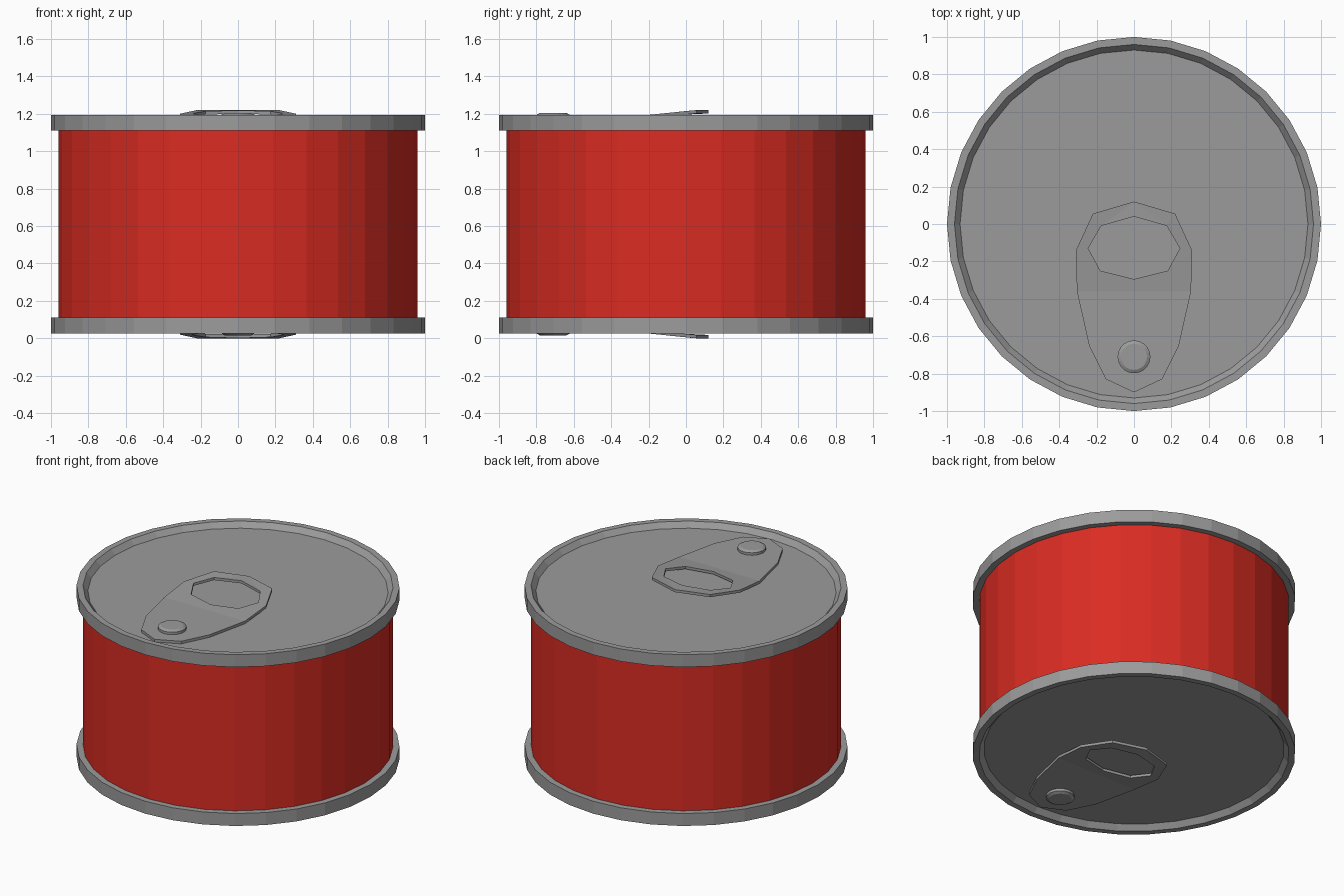
import bpy, bmesh, math

if "Cube" in bpy.data.objects:
    bpy.data.objects.remove(bpy.data.objects["Cube"])

MID = 0.61   # the can is symmetrical about this height


def material(name, rgb):
    m = bpy.data.materials.new(name)
    m.diffuse_color = (*rgb, 1)
    m.use_nodes = True
    m.node_tree.nodes["Principled BSDF"].inputs["Base Color"].default_value = m.diffuse_color
    return m


metal = material("grey metal", (0.33, 0.33, 0.33))
red = material("red label", (0.70, 0.025, 0.016))


def finish(bm, name, mat, mirror=True):
    bmesh.ops.recalc_face_normals(bm, faces=bm.faces[:])
    me = bpy.data.meshes.new(name)
    bm.to_mesh(me)
    bm.free()
    me.materials.append(mat)
    ob = bpy.data.objects.new(name, me)
    ob.location.z = MID
    bpy.context.collection.objects.link(ob)
    if mirror:
        mod = ob.modifiers.new("both ends", 'MIRROR')
        mod.use_axis = (False, False, True)
    return ob


def lathe(name, profile, sides, mat, cy=0, cap_start=False, cap_end=False, mirror=True):
    """Faceted turned shape from (radius, world height) points."""
    bm = bmesh.new()
    rings = [[bm.verts.new((r * math.cos(2 * math.pi * i / sides),
                            cy + r * math.sin(2 * math.pi * i / sides), z - MID))
              for i in range(sides)] for r, z in profile]
    for a, b in zip(rings, rings[1:]):
        for i in range(sides):
            j = (i + 1) % sides
            bm.faces.new((a[i], a[j], b[j], b[i]))
    if cap_start:
        bm.faces.new(rings[0])
    if cap_end:
        bm.faces.new(rings[-1])
    return finish(bm, name, mat, mirror)


# Red can wall
lathe("can_wall", [(0.96, 0.08), (0.96, 1.14)], 32, red, mirror=False,
      cap_start=True, cap_end=True)

# Rims with recessed lids, top and bottom
lathe("rim_and_lid", [(0.955, 1.11), (1, 1.11), (1, 1.195), (0.96, 1.195), (0.93, 1.16)],
      32, metal, cap_start=True, cap_end=True)

# Rivets
lathe("rivet", [(0.088, 1.165), (0.088, 1.195), (0.07, 1.205)], 20, metal,
      cy=-0.71, cap_end=True)

# Pull tabs: flat near the rivet, bent upward around the finger hole
FOLD = -0.36


def tab_z(y):
    t = min(max((y - FOLD) / (0.05 - FOLD), 0), 1)
    return 1.178 + 0.042 * t - MID


def mirrored(half):
    """Close a loop from its right half, listed from top centre to bottom centre."""
    return half + [(-x, y) for x, y in reversed(half) if x > 0]


bm = bmesh.new()


def loop(points):
    return [bm.verts.new((x, y, 0)) for x, y in points]


def edges(vs):
    return [bm.edges.new((vs[i], vs[(i + 1) % len(vs)])) for i in range(len(vs))]


outer = loop(mirrored([(0, 0.12), (0.22, 0.055), (0.31, -0.14), (0.305, FOLD)]))
hole = loop(mirrored([(0, 0.04), (0.175, -0.01), (0.245, -0.13), (0.18, -0.25), (0, -0.295)]))
bmesh.ops.triangle_fill(bm, edges=edges(outer) + edges(hole), use_beauty=True,
                        normal=(0, 0, 1))
tail = loop([(0.24, -0.65), (0.15, -0.83), (0, -0.9), (-0.15, -0.83), (-0.24, -0.65)])
bm.faces.new([outer[4], outer[3]] + tail)
for v in bm.verts:
    v.co.z = tab_z(v.co.y)
ext = bmesh.ops.extrude_face_region(bm, geom=bm.faces[:], use_keep_orig=True)
for v in ext["geom"]:
    if isinstance(v, bmesh.types.BMVert):
        v.co.z -= 0.018
finish(bm, "pull_tab", metal)
